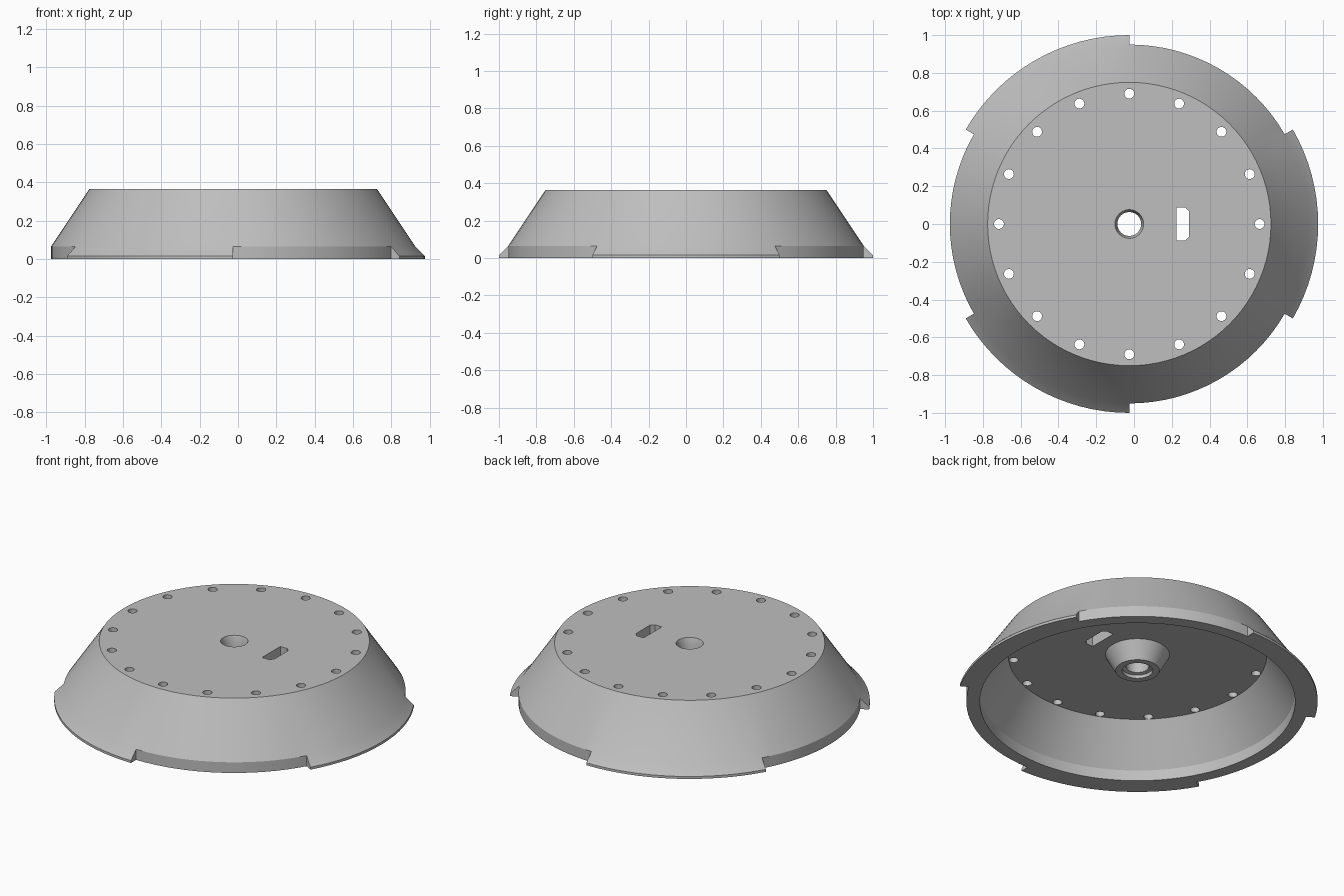
import bpy, bmesh
from math import cos, sin, pi, degrees
from mathutils import Matrix, Vector

default = bpy.data.objects.get("Cube")
if default:
    bpy.data.objects.remove(default, do_unlink=True)

CENTRE_X = -0.025
SEGMENTS = 96

grey = bpy.data.materials.new("light_grey")
grey.use_nodes = True
colour = (0.52, 0.52, 0.52, 1)
grey.diffuse_color = colour
grey.node_tree.nodes["Principled BSDF"].inputs["Base Color"].default_value = colour


def make_object(name, bm):
    bmesh.ops.recalc_face_normals(bm, faces=bm.faces[:])
    mesh = bpy.data.meshes.new(name)
    bm.to_mesh(mesh)
    bm.free()
    mesh.materials.append(grey)
    obj = bpy.data.objects.new(name, mesh)
    obj.location.x = CENTRE_X
    bpy.context.collection.objects.link(obj)
    return obj


# Hollow conical shell with a hub: closed (radius, height) section
section = [
    (0.95, 0), (0.95, 0.065), (0.75, 0.365),                # outer wall
    (0.076, 0.365), (0.063, 0.325), (0.063, 0.225),         # tapered bore
    (0.085, 0.22), (0.085, 0.20), (0.122, 0.20),            # hub recess and end
    (0.178, 0.302), (0.718, 0.302), (0.875, 0.065), (0.875, 0),  # inside
]
bm = bmesh.new()
rings = []
for i in range(SEGMENTS):
    a = 2 * pi * i / SEGMENTS
    rings.append([bm.verts.new((r * cos(a), r * sin(a), z)) for r, z in section])
lug_faces = []
for i in range(SEGMENTS):
    here, after = rings[i], rings[(i + 1) % SEGMENTS]
    middle = degrees(2 * pi * (i + 0.5) / SEGMENTS)
    for j in range(len(section)):
        k = (j + 1) % len(section)
        face = bm.faces.new((here[j], after[j], after[k], here[k]))
        # Three rim lugs, each a sixth of the circle
        if j == 0 and (middle + 30) % 120 < 60:
            lug_faces.append(face)
bmesh.ops.recalc_face_normals(bm, faces=bm.faces[:])

# Pull the lugs outwards and slope their tops
result = bmesh.ops.extrude_face_region(bm, geom=lug_faces)
for v in result["geom"]:
    if isinstance(v, bmesh.types.BMVert):
        angle_dir = Vector((v.co.x, v.co.y, 0)).normalized()
        v.co = angle_dir + Vector((0, 0, 0.015 if v.co.z > 0.03 else 0))
left_over = [f for f in lug_faces if f.is_valid]
if left_over:
    bmesh.ops.delete(bm, geom=left_over, context="FACES")
body = make_object("conical_cover", bm)

# Cutter: ring of bolt holes and the chamfered slot
bm = bmesh.new()
for i in range(16):
    a = 2 * pi * i / 16
    bmesh.ops.create_cone(
        bm, cap_ends=True, segments=24, radius1=0.026, radius2=0.026, depth=0.2,
        matrix=Matrix.Translation((0.69 * cos(a), 0.69 * sin(a), 0.34)))
x0, x1, h, c = 0.25, 0.317, 0.088, 0.02
outline = [(x0, -h), (x1 - c, -h), (x1, c - h), (x1, h - c), (x1 - c, h), (x0, h)]
slot = bm.faces.new([bm.verts.new((x, y, 0.24)) for x, y in outline])
lifted = bmesh.ops.extrude_face_region(bm, geom=[slot], use_keep_orig=True)
bmesh.ops.translate(bm, vec=(0, 0, 0.2),
                    verts=[v for v in lifted["geom"] if isinstance(v, bmesh.types.BMVert)])
cutter = make_object("hole_cutter", bm)
cutter.hide_render = True

# Cut the holes, then shade
cut = body.modifiers.new("holes", "BOOLEAN")
cut.operation = "DIFFERENCE"
cut.solver = "EXACT"
cut.object = cutter
bpy.ops.object.select_all(action="DESELECT")
body.select_set(True)
bpy.context.view_layer.objects.active = body
bpy.ops.object.modifier_apply(modifier=cut.name)
bpy.data.objects.remove(cutter, do_unlink=True)
bpy.ops.object.shade_smooth_by_angle(angle=pi / 7)
